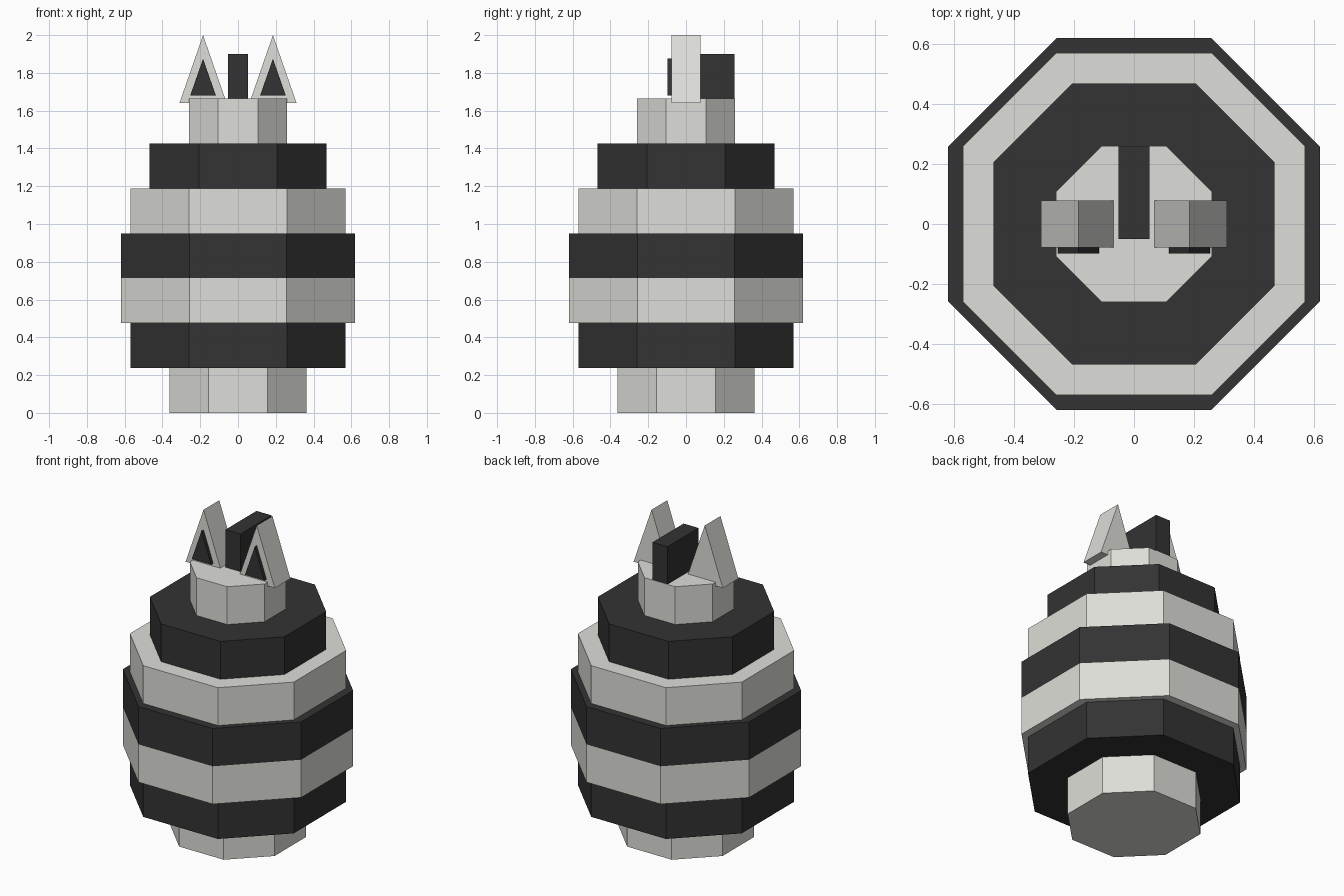
import bpy
import bmesh

if "Cube" in bpy.data.objects:
    bpy.data.objects.remove(bpy.data.objects["Cube"], do_unlink=True)


def material(name, colour):
    mat = bpy.data.materials.new(name)
    mat.use_nodes = True
    mat.diffuse_color = colour
    mat.node_tree.nodes["Principled BSDF"].inputs["Base Color"].default_value = colour
    return mat


pale = material("pale grey", (0.73, 0.73, 0.69, 1))
dark = material("charcoal", (0.033, 0.033, 0.033, 1))


def prism(name, outline, offset, mat):
    """Extrude a closed 3D outline along an offset vector."""
    bm = bmesh.new()
    face = bm.faces.new([bm.verts.new(p) for p in outline])
    result = bmesh.ops.extrude_face_region(bm, geom=[face], use_keep_orig=True)
    verts = [v for v in result["geom"] if isinstance(v, bmesh.types.BMVert)]
    bmesh.ops.translate(bm, verts=verts, vec=offset)
    bmesh.ops.recalc_face_normals(bm, faces=bm.faces)
    mesh = bpy.data.meshes.new(name)
    bm.to_mesh(mesh)
    bm.free()
    mesh.materials.append(mat)
    obj = bpy.data.objects.new(name, mesh)
    bpy.context.collection.objects.link(obj)
    return obj


def octagon(name, r, c, bottom, top, mat):
    """Eight-sided block: r is the flat-side distance, c the corner offset."""
    corners = [(r, -c), (r, c), (c, r), (-c, r), (-r, c), (-r, -c), (-c, -r), (c, -r)]
    return prism(name, [(x, y, bottom) for x, y in corners], (0, 0, top - bottom), mat)


def triangle(name, x, half, bottom, top, front, back, mat):
    """Upright triangular plate running from front to back."""
    outline = [(x - half, front, bottom), (x + half, front, bottom), (x, front, top)]
    return prism(name, outline, (0, back - front, 0), mat)


# Stacked body tiers, alternating in colour
tiers = [
    ("base", 0.363, 0.155, pale),
    ("lower_band", 0.57, 0.26, dark),
    ("lower_belly", 0.62, 0.258, pale),
    ("upper_belly", 0.62, 0.258, dark),
    ("chest_band", 0.57, 0.26, pale),
    ("shoulder_band", 0.468, 0.207, dark),
    ("head", 0.26, 0.107, pale),
]
step = 0.2377
for i, (name, r, c, mat) in enumerate(tiers):
    octagon(name, r, c, i * step, (i + 1) * step, mat)

# Ears with raised dark inner panels
for side, sign in (("left", 1), ("right", -1)):
    x = sign * 0.185
    triangle(side + "_ear", x, 0.125, 1.64, 2.0, -0.078, 0.078, pale)
    triangle(side + "_inner_ear", x, 0.068, 1.68, 1.875, -0.098, -0.07, dark)

# Crest along the top of the head
w = 0.052
prism("crest", [(-w, -0.05, 1.66), (w, -0.05, 1.66), (w, 0.258, 1.66), (-w, 0.258, 1.66)],
      (0, 0, 0.24), dark)
